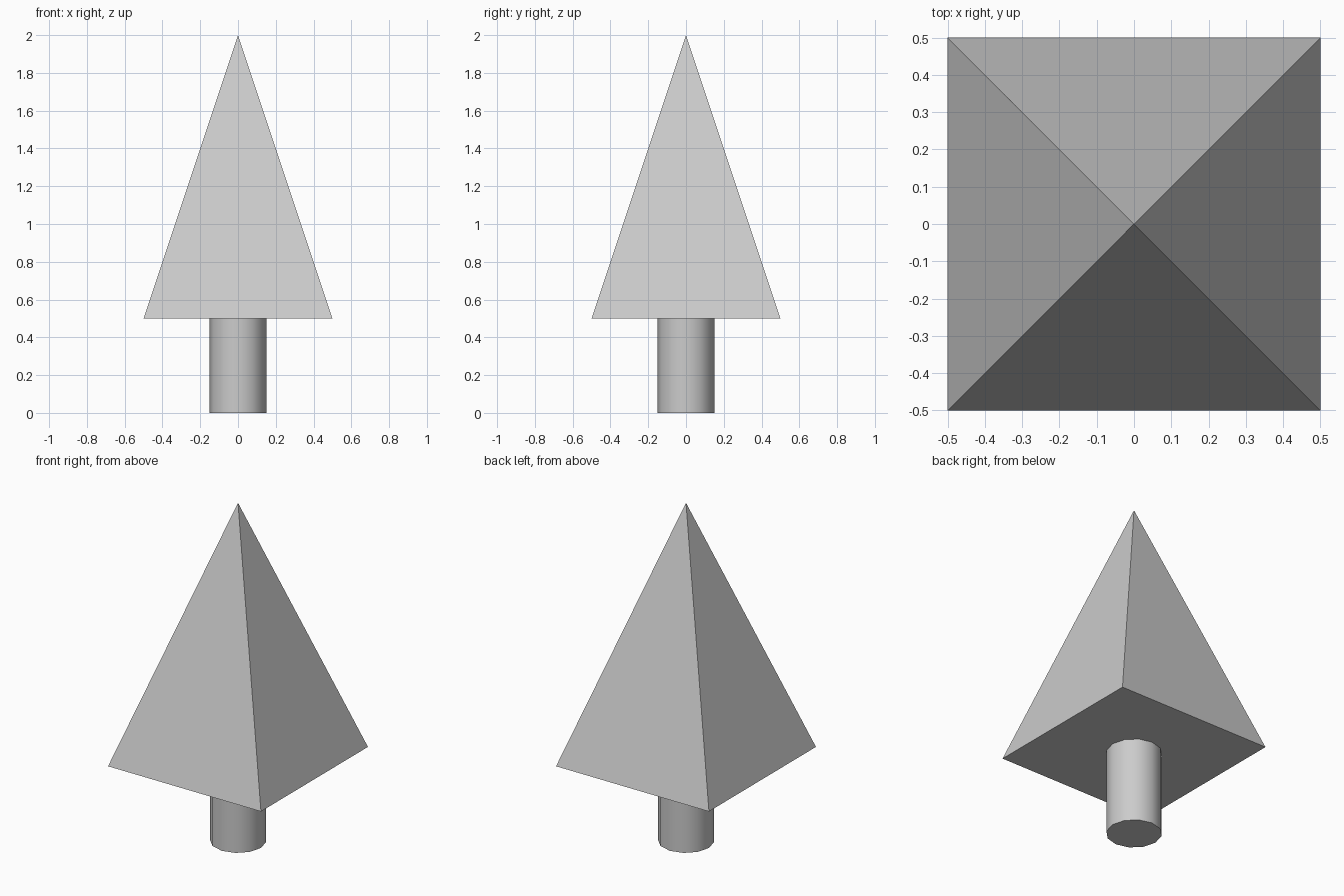
import bpy
import math

cube = bpy.data.objects.get("Cube")
if cube:
    bpy.data.objects.remove(cube, do_unlink=True)

# One plain grey for the whole tree
GREY = (0.6, 0.6, 0.6, 1.0)
grey = bpy.data.materials.new("plain grey")
grey.use_nodes = True
grey.diffuse_color = GREY
shader = next(n for n in grey.node_tree.nodes if n.type == "BSDF_PRINCIPLED")
shader.inputs["Base Color"].default_value = GREY


def finish(name):
    part = bpy.context.object
    part.name = part.data.name = name
    part.data.materials.append(grey)
    return part


# Trunk: twelve-sided cylinder with smoothed sides and sharp rims
bpy.ops.mesh.primitive_cylinder_add(vertices=12, radius=0.15, depth=0.5,
                                    location=(0, 0, 0.25))
finish("trunk")
bpy.ops.object.shade_smooth_by_angle(angle=math.radians(40))

# Foliage: flat-faced square pyramid, sides parallel to the axes
bpy.ops.mesh.primitive_cone_add(vertices=4, radius1=math.sqrt(0.5), radius2=0,
                                depth=1.5, location=(0, 0, 1.25),
                                rotation=(0, 0, math.radians(45)))
finish("foliage")
bpy.ops.object.transform_apply(location=False, rotation=True, scale=False)
